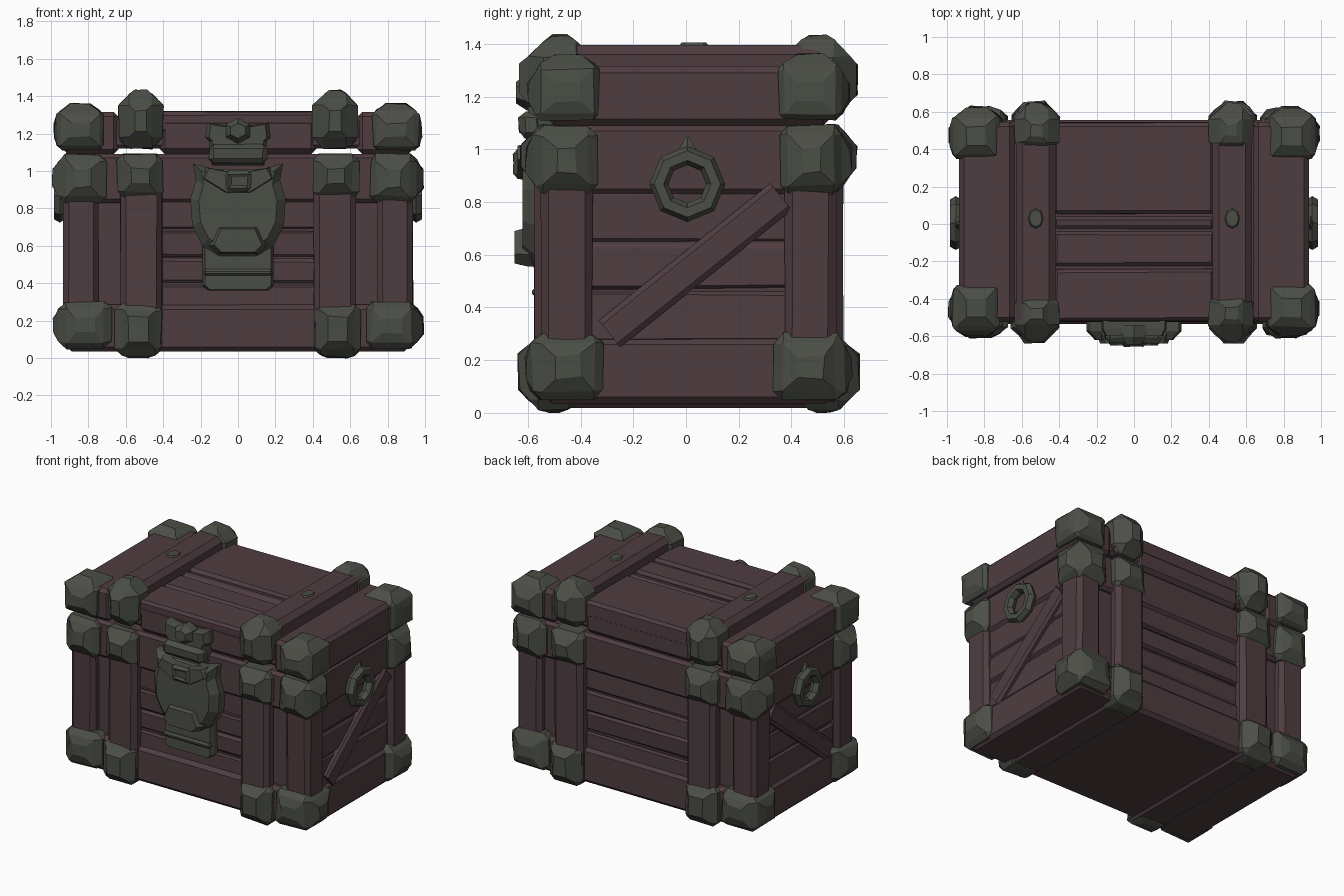
import bpy, bmesh, math, random
from mathutils import Vector

if "Cube" in bpy.data.objects:
    bpy.data.objects.remove(bpy.data.objects["Cube"])

random.seed(4)
CY = 0.01  # chest body sits slightly behind the lock


def material(name, col):
    m = bpy.data.materials.new(name)
    m.diffuse_color = (*col, 1)
    m.use_nodes = True
    m.node_tree.nodes["Principled BSDF"].inputs["Base Color"].default_value = m.diffuse_color
    return m


WOOD = material("dark_plum_wood", (0.078, 0.046, 0.053))
IRON = material("grey_green_iron", (0.070, 0.076, 0.061))


def finish(bm, name, mat, y=CY):
    bmesh.ops.recalc_face_normals(bm, faces=bm.faces)
    me = bpy.data.meshes.new(name)
    bm.to_mesh(me)
    bm.free()
    me.materials.append(mat)
    ob = bpy.data.objects.new(name, me)
    ob.location.y = y
    bpy.context.collection.objects.link(ob)
    return ob


def block(name, x, y, z, mat=WOOD, bevel=0.015, jitter=0.0, peaks=(), inset=0.06, offset_y=CY):
    """Chamfered box from ranges; peaks = (direction, height) raised facets."""
    x, y, z = sorted(x), sorted(y), sorted(z)
    bm = bmesh.new()
    bmesh.ops.create_cube(bm, size=1)
    for v in bm.verts:
        v.co = Vector([r[0] if c < 0 else r[1] for r, c in zip((x, y, z), v.co)])
    if bevel:
        bmesh.ops.bevel(bm, geom=bm.edges[:], offset=bevel, segments=1, profile=0.5, affect='EDGES')
    bm.normal_update()
    for d, h in peaks:
        f = max((f for f in bm.faces if f.normal.dot(Vector(d)) > 0.95), key=lambda f: f.calc_area())
        bmesh.ops.inset_individual(bm, faces=[f], thickness=inset, depth=h)
        bm.normal_update()
    for v in bm.verts:
        v.co += Vector([random.uniform(-jitter, jitter) for _ in range(3)])
    return finish(bm, name, mat, offset_y)


def plate(name, pts, y0, y1, shrink=0.82):
    """Chamfered iron plate from an x-z outline, facing -y."""
    bm = bmesh.new()
    cx = sum(p[0] for p in pts) / len(pts)
    cz = sum(p[1] for p in pts) / len(pts)
    ym = y0 + (y1 - y0) * 0.6
    rings = [[bm.verts.new((cx + (px - cx) * s, yy, cz + (pz - cz) * s)) for px, pz in pts]
             for yy, s in ((y0, 1), (ym, 1), (y1, shrink))]
    n = len(pts)
    for a, b in zip(rings, rings[1:]):
        for i in range(n):
            bm.faces.new((a[i], a[(i + 1) % n], b[(i + 1) % n], b[i]))
    bm.faces.new(rings[0])
    bm.faces.new(rings[-1])
    return finish(bm, name, IRON, 0)


def sym(half):
    """Mirror a right-hand outline to both sides."""
    return half + [(-a, b) for a, b in reversed(half)]


# Body core and frames
block("body_core", (-0.885, 0.885), (-0.50, 0.50), (0.04, 1.085))
block("lower_frame", (-0.915, 0.915), (-0.545, 0.545), (0.035, 0.285), bevel=0.025)
block("upper_frame", (-0.915, 0.915), (-0.535, 0.535), (0.83, 1.09), bevel=0.02)

# Lid: middle section and two end sections, raised gap under the straps
block("lid_middle", (-0.42, 0.42), (-0.53, 0.53), (1.09, 1.285), bevel=0.03)
block("lid_core", (-0.70, 0.70), (-0.52, 0.52), (1.12, 1.285), bevel=0.02)
for a, b, top in ((-0.53, -0.25, 1.315), (-0.235, -0.05, 1.31), (-0.035, 0.03, 1.305), (0.045, 0.53, 1.318)):
    block("lid_plank", (-0.43, 0.43), (a, b), (1.2, top), bevel=0.018, jitter=0.003)

for sx in (-1, 1):
    def X(a, b):
        return (sx * a, sx * b)

    out_x = (sx, 0, 0)
    block("lid_end", X(0.64, 0.935), (-0.535, 0.535), (1.09, 1.315), bevel=0.025)

    # Straps over the lid and under the base
    block("lid_strap", X(0.42, 0.63), (-0.565, 0.565), (1.125, 1.395), bevel=0.035)
    block("base_strap", X(0.42, 0.63), (-0.57, 0.57), (0.018, 0.08), bevel=0.015)
    plate_y = 0.02
    bm = bmesh.new()
    bmesh.ops.create_cone(bm, cap_ends=True, segments=8, radius1=0.055, radius2=0.04, depth=0.02)
    for v in bm.verts:
        v.co = Vector((v.co.x * 0.85 + sx * 0.525, v.co.y * 1.15 + plate_y, v.co.z + 1.395))
    finish(bm, "strap_rivet", IRON)

    # End panel planks
    for a, b in ((0.27, 0.46), (0.47, 0.64), (0.65, 0.84)):
        block("end_plank", X(0.85, 0.897), (-0.38, 0.38), (a, b), bevel=0.012, jitter=0.004)

    # Diagonal brace on the end
    p, q = Vector((-0.30, 0.30)), Vector((0.35, 0.82))
    side = Vector((-(q - p).y, (q - p).x)).normalized() * 0.065
    bm = bmesh.new()
    rings = []
    for xx, s in ((0.87, 1.0), (0.915, 1.0), (0.93, 0.7)):
        rings.append([bm.verts.new((sx * xx, c.x, c.y)) for c in
                      (p - side * s, q - side * s, q + side * s, p + side * s)])
    for r, t in zip(rings, rings[1:]):
        for i in range(4):
            bm.faces.new((r[i], r[(i + 1) % 4], t[(i + 1) % 4], t[i]))
    bm.faces.new(rings[-1])
    finish(bm, "diagonal_brace", WOOD)

    # Ring handle with pointed top
    bpy.ops.mesh.primitive_torus_add(major_segments=8, minor_segments=6, major_radius=0.108, minor_radius=0.036,
                                     location=(sx * 0.953, CY - 0.005, 0.868),
                                     rotation=(math.pi / 8, math.pi / 2, 0))
    ring = bpy.context.object
    ring.name = "ring_handle"
    ring.rotation_euler = (0, math.pi / 2, 0)
    ring.data.materials.append(IRON)
    bm = bmesh.new()
    bmesh.ops.create_cone(bm, cap_ends=True, segments=5, radius1=0.06, radius2=0.008, depth=0.09)
    for v in bm.verts:
        v.co = Vector((v.co.y * 0.65 + sx * 0.94, v.co.x - 0.005, v.co.z + 1.0))
    finish(bm, "handle_point", IRON)

    for sy in (-1, 1):
        def Y(a, b):
            return (sy * a, sy * b)

        out_y = (0, sy, 0)
        # Corner posts and vertical straps
        block("corner_post", X(0.745, 0.935), Y(0.365, 0.56), (0.15, 1.0), bevel=0.03, jitter=0.004)
        block("side_strap", X(0.405, 0.63), Y(0.48, 0.585), (0.03, 1.085), bevel=0.03, jitter=0.003)

        # Iron corner caps: bottom, top of body, lid
        block("bottom_corner_cap", X(0.68, 0.955), Y(0.325, 0.595), (0.05, 0.30), IRON, 0.035, 0.008,
              ((out_x, 0.032), (out_y, 0.025)), 0.07)
        block("upper_corner_cap", X(0.705, 0.955), Y(0.345, 0.585), (0.83, 1.09), IRON, 0.035, 0.007,
              ((out_x, 0.035), (out_y, 0.03)), 0.07)
        block("lid_corner_cap", X(0.72, 0.967), Y(0.34, 0.58), (1.112, 1.325), IRON, 0.022, 0.005,
              (((0, 0, 1), 0.035), (out_x, 0.015), (out_y, 0.03)), 0.07)

        # Iron strap caps: bottom, top of body, lid
        block("bottom_strap_cap", X(0.41, 0.655), Y(0.42, 0.605), (0.014, 0.29), IRON, 0.035, 0.006,
              ((out_y, 0.04), ((0, 0, -1), 0.01)), 0.05)
        block("upper_strap_cap", X(0.40, 0.645), Y(0.45, 0.60), (0.855, 1.09), IRON, 0.035, 0.006,
              ((out_y, 0.035),), 0.06)
        block("lid_strap_cap", X(0.40, 0.64), Y(0.37, 0.61), (1.12, 1.412), IRON, 0.06, 0.005,
              (((0, 0, 1), 0.02), (out_y, 0.03)), 0.04)

# Horizontal planks on the front and back panels
for sy in (-1, 1):
    for a, b, d in ((0.27, 0.39, 0.522), (0.40, 0.53, 0.515), (0.54, 0.68, 0.525), (0.69, 0.85, 0.518)):
        block("panel_plank", (-0.43, 0.43), (sy * 0.45, sy * d), (a, b), bevel=0.014, jitter=0.005)

# Lock: lower tongue, shield body, lip, latch, hasp on the lid and its knob
plate("lock_tongue", sym([(0.16, 0.36), (0.19, 0.385), (0.19, 0.60)]), -0.50, -0.565, 0.93)
block("tongue_ridge", (-0.185, 0.185), (-0.585, -0.5), (0.44, 0.475), IRON, 0.012, offset_y=0)
plate("lock_shield", sym([(0.10, 0.545), (0.19, 0.60), (0.245, 0.71), (0.255, 0.85), (0.225, 0.95),
                          (0.24, 1.04), (0.13, 1.01)]), -0.50, -0.62)
plate("lock_lip", sym([(0.11, 0.555), (0.155, 0.60), (0.11, 0.705)]), -0.52, -0.65)
plate("shield_brow", sym([(0.07, 0.88), (0.20, 0.96), (0.17, 1.02), (0.07, 1.0)]), -0.52, -0.64, 0.9)
block("lock_latch", (-0.07, 0.07), (-0.655, -0.55), (0.89, 1.0), IRON, 0.018, 0.003,
      (((0, -1, 0), -0.012),), 0.02, 0)
plate("lid_hasp", sym([(0.14, 1.03), (0.155, 1.16), (0.175, 1.18), (0.165, 1.26), (0.08, 1.245)]),
      -0.50, -0.60, 0.88)
block("hasp_band", (-0.155, 0.155), (-0.635, -0.54), (1.04, 1.145), IRON, 0.025, 0.004, offset_y=0)
plate("hasp_knob", [(0.075 * math.sin(i * math.pi / 3), 1.215 + 0.068 * math.cos(i * math.pi / 3))
                    for i in range(6)], -0.54, -0.645, 0.6)
